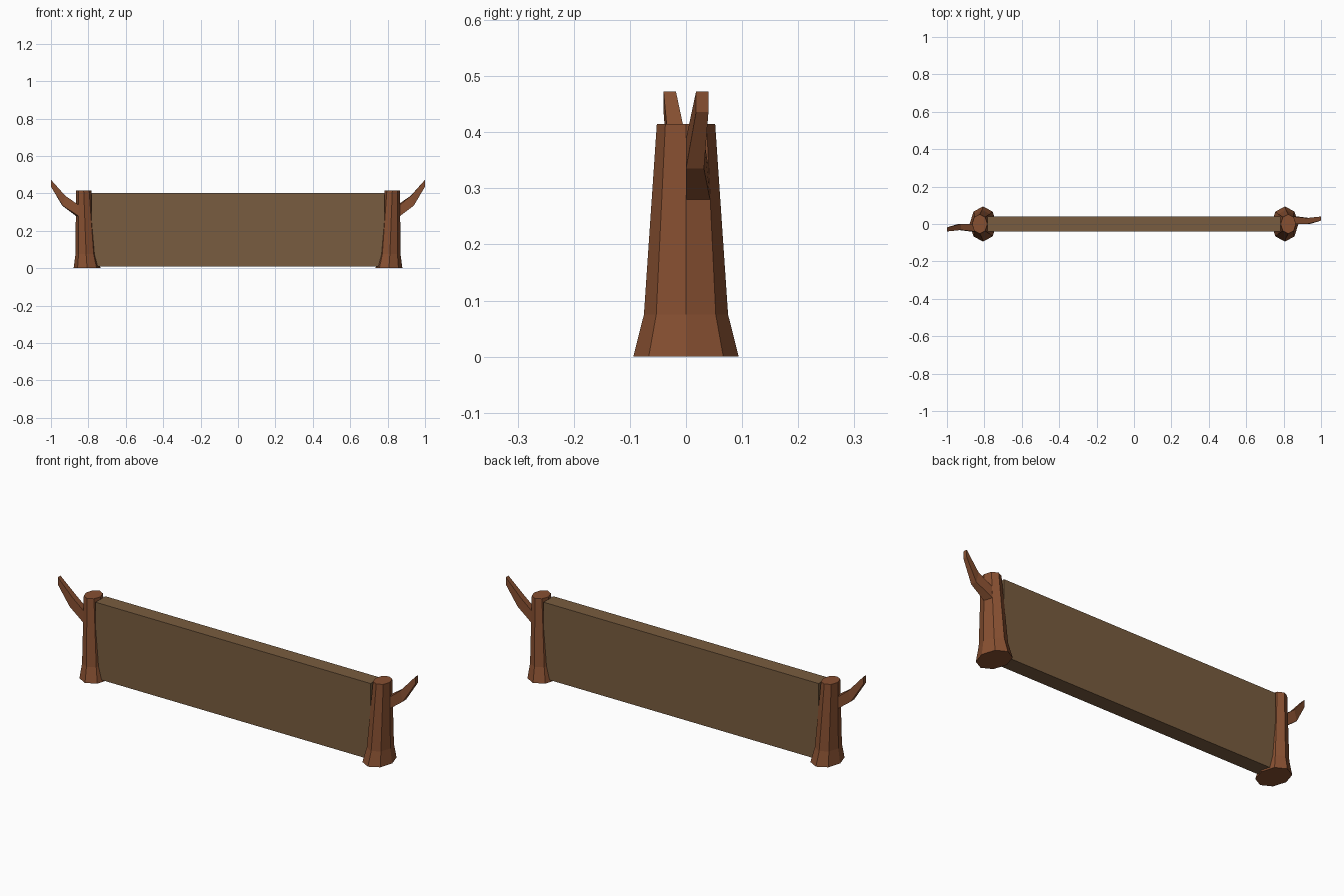
import bpy, bmesh, math

if "Cube" in bpy.data.objects:
    bpy.data.objects.remove(bpy.data.objects["Cube"])


def material(name, rgb):
    m = bpy.data.materials.new(name)
    m.diffuse_color = (*rgb, 1.0)
    m.use_nodes = True
    m.node_tree.nodes["Principled BSDF"].inputs["Base Color"].default_value = m.diffuse_color
    return m


BARK = material("red_brown_bark", (0.245, 0.080, 0.031))
PLANK = material("dull_brown_plank", (0.190, 0.107, 0.050))


def loft(name, rings, mat, sign=1):
    """Closed flat-faced solid through rings; sign=-1 turns it half round z."""
    bm = bmesh.new()
    loops = [[bm.verts.new((x * sign, y * sign, z)) for x, y, z in r] for r in rings]
    n = len(loops[0])
    for a, b in zip(loops, loops[1:]):
        for i in range(n):
            j = (i + 1) % n
            bm.faces.new((a[i], a[j], b[j], b[i]))
    bm.faces.new(loops[0][::-1])
    bm.faces.new(loops[-1])
    bmesh.ops.recalc_face_normals(bm, faces=bm.faces)
    me = bpy.data.meshes.new(name)
    bm.to_mesh(me)
    bm.free()
    me.materials.append(mat)
    ob = bpy.data.objects.new(name, me)
    bpy.context.collection.objects.link(ob)
    return ob


def octagon(cx, rx, ry, z):
    return [(cx + rx * math.cos(k * math.pi / 4), ry * math.sin(k * math.pi / 4), z)
            for k in range(8)]


# post: flared foot, then a slow taper leaning outwards
post = [octagon(0.807, 0.072, 0.094, 0.0),
        octagon(0.812, 0.057, 0.075, 0.075),
        octagon(0.825, 0.041, 0.052, 0.415)]

# branch: grows from one post facet, bends upwards to a chisel tip
branch = [
    [(0.866, 0.0, 0.279), (0.852, 0.043, 0.279), (0.852, 0.040, 0.338), (0.865, 0.0, 0.338)],
    [(0.940, 0.0, 0.335), (0.938, 0.032, 0.335), (0.924, 0.032, 0.388), (0.926, 0.0, 0.388)],
    [(1.0, 0.018, 0.436), (1.0, 0.040, 0.436), (1.0, 0.040, 0.473), (1.0, 0.018, 0.473)],
]

for side, s in (("right", 1), ("left", -1)):
    loft(side + "_post", post, BARK, s)
    loft(side + "_branch", branch, BARK, s)

# plank between the posts
X, Y = 0.784, 0.04
loft("plank", [[(-X, -Y, z), (X, -Y, z), (X, Y, z), (-X, Y, z)] for z in (0.01, 0.402)], PLANK)
